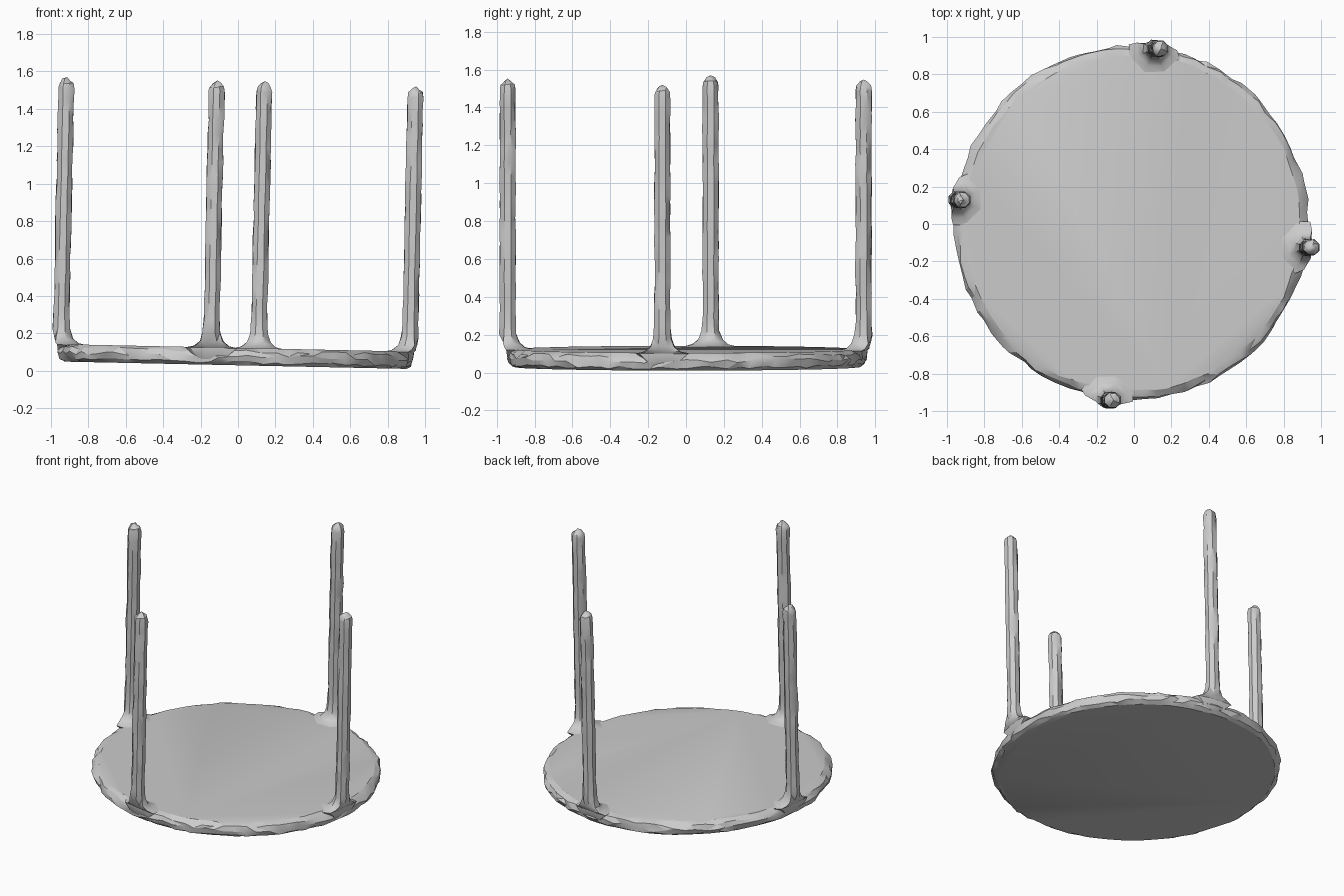
import bpy, bmesh, math, random
from mathutils import Matrix, Vector

if "Cube" in bpy.data.objects:
    bpy.data.objects.remove(bpy.data.objects["Cube"])

random.seed(4)
TILT = Matrix.Rotation(0.0212, 4, 'Y')   # the whole piece leans slightly
CENTRE = Vector((-0.015, 0.005))

grey = bpy.data.materials.new("plain grey")
grey.diffuse_color = (0.6, 0.6, 0.6, 1)
grey.use_nodes = True
grey.node_tree.nodes["Principled BSDF"].inputs["Base Color"].default_value = grey.diffuse_color


def loft(name, rings, cap_start=True, cap_end=True, tip=None, smooth=30):
    """Skin a stack of equal-length point rings into one closed object."""
    bm = bmesh.new()
    loops = [[bm.verts.new(p) for p in ring] for ring in rings]
    n = len(loops[0])
    side = []
    for a, b in zip(loops, loops[1:]):
        for i in range(n):
            j = (i + 1) % n
            side.append(bm.faces.new((a[i], a[j], b[j], b[i])))
    if tip:
        t = bm.verts.new(tip)
        for i in range(n):
            bm.faces.new((loops[-1][i], loops[-1][(i + 1) % n], t))
    elif cap_end:
        bm.faces.new(loops[-1])
    if cap_start:
        bm.faces.new(loops[0][::-1])
    bmesh.ops.triangulate(bm, faces=side)
    bm.transform(TILT)
    bmesh.ops.recalc_face_normals(bm, faces=bm.faces)
    me = bpy.data.meshes.new(name)
    bm.to_mesh(me)
    bm.free()
    me.materials.append(grey)
    ob = bpy.data.objects.new(name, me)
    bpy.context.collection.objects.link(ob)
    bpy.ops.object.select_all(action='DESELECT')
    ob.select_set(True)
    bpy.context.view_layer.objects.active = ob
    bpy.ops.object.shade_smooth_by_angle(angle=math.radians(smooth))
    return ob


# Round seat with a roughly chipped, rounded rim
SEGMENTS = 84
seat_rings = []
for z, r, rough in ((0.029, 0.912, 0.005), (0.045, 0.938, 0.008),
                    (0.078, 0.946, 0.010), (0.104, 0.932, 0.009),
                    (0.122, 0.90, 0.006)):
    ring = []
    for i in range(SEGMENTS):
        a = math.tau * (i + random.uniform(-0.25, 0.25)) / SEGMENTS
        rr = r + random.uniform(-rough, rough)
        lift = random.uniform(-rough, rough) * (0.03 < z < 0.12)
        ring.append((CENTRE.x + rr * math.cos(a), CENTRE.y + rr * math.sin(a), z + lift))
    seat_rings.append(ring)
loft("seat", seat_rings, smooth=22)


def leg(name, x, y, top):
    """Uneven post with a flared foot kept within the seat's outline."""
    sides = 8
    levels = [(0.04, 0.06, 0.925), (0.08, 0.10, 0.95), (0.119, 0.15, 0.955),
              (0.13, 0.10, 0.965), (0.155, 0.068, 0.975), (0.20, 0.051, 1.0)]
    steps = 17
    for k in range(1, steps + 1):
        levels.append((0.20 + (top - 0.26) * k / steps, 0.045, 2.0))
    levels += [(top - 0.035, 0.040, 2.0), (top - 0.015, 0.022, 2.0)]
    rings = []
    for z, r, limit in levels:
        ring = []
        for i in range(sides):
            a = math.tau * (i + 0.5) / sides
            wob = random.uniform(-0.0035, 0.0035)
            p = Vector((x + (r + wob) * math.cos(a), y + (r + wob) * math.sin(a)))
            d = p - CENTRE
            if d.length > limit:
                p = CENTRE + d.normalized() * limit
            ring.append((p.x, p.y, z + random.uniform(-0.008, 0.008) * (z > 0.25)))
        rings.append(ring)
    loft(name, rings, tip=(x + 0.004, y, top), smooth=35)


# Four upright legs, evenly spaced around the rim
leg("left_leg", -0.950, 0.130, 1.55)
leg("right_leg", 0.917, -0.125, 1.54)
leg("front_leg", -0.146, -0.942, 1.55)
leg("back_leg", 0.108, 0.938, 1.55)
